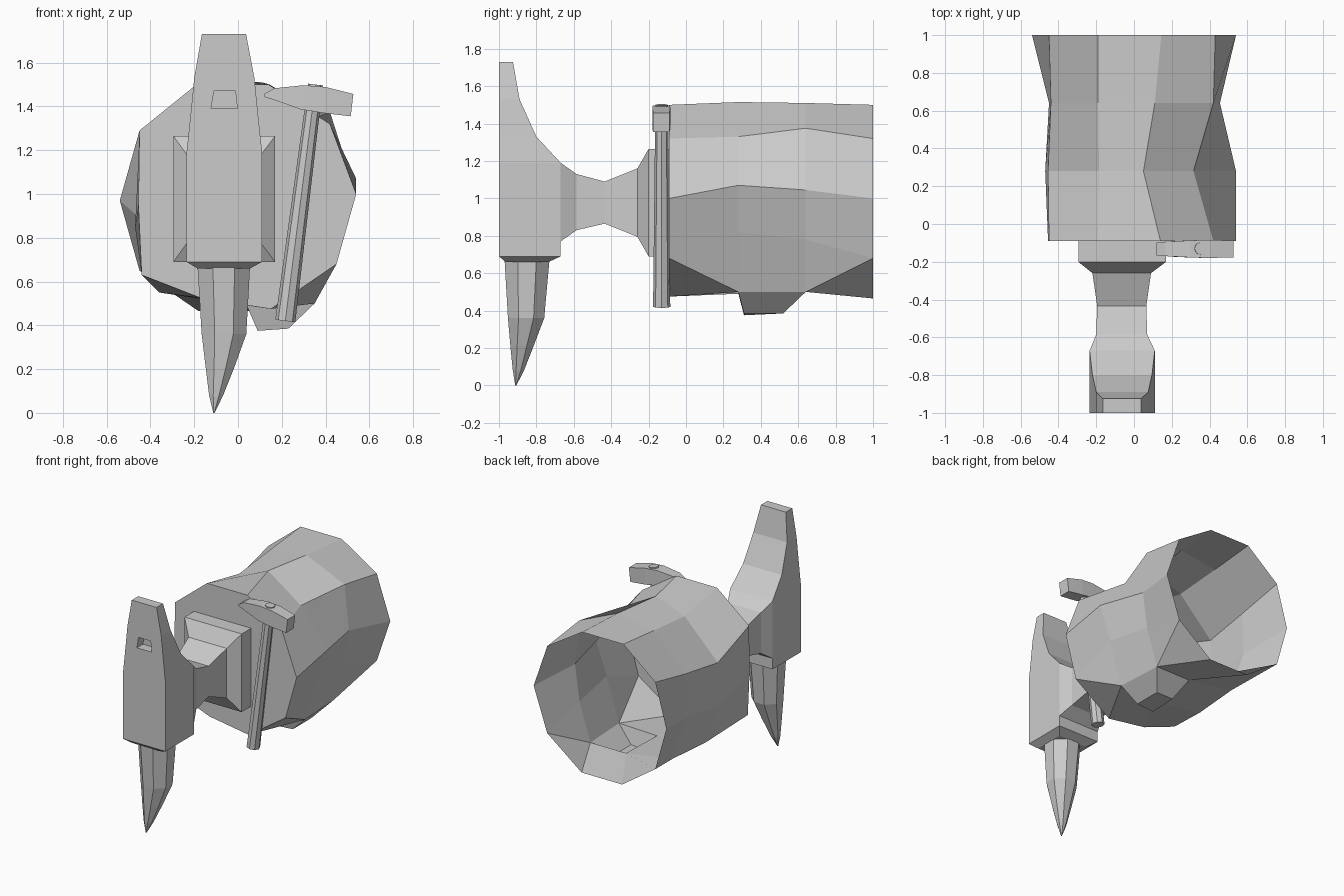
import bpy
import bmesh
from math import cos, sin, pi
from mathutils import Vector

if "Cube" in bpy.data.objects:
    bpy.data.objects.remove(bpy.data.objects["Cube"])


def finish(name, bm):
    bmesh.ops.recalc_face_normals(bm, faces=bm.faces[:])
    mesh = bpy.data.meshes.new(name)
    bm.to_mesh(mesh)
    bm.free()
    ob = bpy.data.objects.new(name, mesh)
    bpy.context.collection.objects.link(ob)
    return ob


def skin(bm, rings, start=True, end=True):
    """Bridge equal-sized rings of points and cap the ends."""
    loops = [[bm.verts.new(p) for p in r] for r in rings]
    n = len(loops[0])
    for a, b in zip(loops, loops[1:]):
        for i in range(n):
            j = (i + 1) % n
            bm.faces.new((a[i], a[j], b[j], b[i]))
    if start:
        bm.faces.new(loops[0])
    if end:
        bm.faces.new(loops[-1])
    return loops


def loft(name, rings):
    bm = bmesh.new()
    skin(bm, rings)
    return finish(name, bm)


# Hollow faceted log: closed front, open back
sections = {
    -0.09: [(-.19, 1.5), (.14, 1.5), (.42, 1.32), (.54, 1.0), (.45, .68),
            (.15, .475), (-.17, .525), (-.44, .63), (-.455, .95), (-.45, 1.29)],
    0.28: [(-.185, 1.43), (.05, 1.515), (.315, 1.33), (.54, 1.07), (.45, .82),
           (.35, .5), (.04, .49), (-.36, .55), (-.47, .85), (-.455, 1.16)],
    0.64: [(-.19, 1.465), (.11, 1.51), (.42, 1.375), (.455, 1.045), (.42, .78),
           (.33, .5), (.04, .5), (-.34, .56), (-.45, .89), (-.44, 1.21)],
    1.0: [(-.19, 1.5), (.145, 1.5), (.43, 1.32), (.54, 1.0), (.43, .68),
          (.15, .465), (-.18, .465), (-.45, .65), (-.54, .97), (-.45, 1.29)],
}
bm = bmesh.new()
loops = skin(bm, [[(x, y, z) for x, z in pts] for y, pts in sections.items()],
             end=False)
# Convex folds across the two twisted facets either side of the stub
for outer, inner in ((0, 1), (3, 2)):
    bmesh.ops.connect_vert_pair(bm, verts=[loops[outer][4], loops[inner][5]])
# Broken-branch stub pushed out of one underside facet
base = [loops[1][5], loops[1][6], loops[2][6], loops[2][5]]
face = next(f for f in bm.faces if set(f.verts) == set(base))
bm.faces.remove(face)
tip = [bm.verts.new(p) for p in
       [(.23, .31, .385), (.09, .31, .375), (.09, .52, .385), (.23, .52, .385)]]
for i in range(4):
    j = (i + 1) % 4
    bm.faces.new((base[i], base[j], tip[j], tip[i]))
bm.faces.new(tip)
finish("hollow_log", bm)


# Anvil foot and waist: rectangles along y (y, x0, x1, z0, z1)
waist = [(-.09, -.295, .17, .69, 1.265), (-.2, -.295, .17, .69, 1.265),
         (-.26, -.22, .09, .795, 1.16), (-.435, -.195, .065, .865, 1.09),
         (-.585, -.2, .07, .83, 1.13), (-.67, -.235, .11, .77, 1.19)]
loft("anvil_waist", [[(a, y, c), (b, y, c), (b, y, d), (a, y, d)]
                     for y, a, b, c, d in waist])

# Anvil head: rectangles along z (z, back y, x0, x1)
head = [(.69, -.67, -.235, .11), (1.19, -.67, -.235, .11),
        (1.33, -.8, -.22, .095), (1.53, -.89, -.2, .075),
        (1.73, -.925, -.165, .037)]
anvil = loft("anvil_head", [[(a, -1, z), (b, -1, z), (b, y, z), (a, y, z)]
                            for z, y, a, b in head])

# Square tool hole in the anvil face
cutter = loft("hole_cutter", [[(-.123, y, 1.39), (-.003, y, 1.39),
                               (-.012, y, 1.47), (-.11, y, 1.47)]
                              for y in (-1.1, -.93)])
cutter.hide_render = True
cutter.hide_viewport = True
cut = anvil.modifiers.new("hole", 'BOOLEAN')
cut.operation = 'DIFFERENCE'
cut.solver = 'EXACT'
cut.object = cutter

# Horn: shallow collar, then octagonal taper (z, x, y, half width x, half width y)
loft("anvil_horn_collar", [
    [(-.235, -1, .69), (.11, -1, .69), (.11, -.67, .69), (-.235, -.67, .69)],
    [(-.185, -.965, .66), (.055, -.965, .66), (.055, -.735, .66), (-.185, -.735, .66)]])
horn = [(.67, -.065, -.85, .12, .12), (.36, -.064, -.855, .102, .097),
        (.21, -.082, -.877, .066, .062), (.08, -.1, -.896, .032, .03),
        (0, -.11, -.91, .003, .003)]
loft("anvil_horn", [[(x + a * cos(pi / 8 + i * pi / 4) / cos(pi / 8),
                      y + b * sin(pi / 8 + i * pi / 4) / cos(pi / 8), z)
                     for i in range(8)] for z, x, y, a, b in horn])

# Hammer handle: tapered octagonal stick leaning right
low, high = Vector((.216, -.13, .42)), Vector((.354, -.13, 1.5))
axis = (high - low).normalized()
side = axis.cross(Vector((0, 1, 0)))
loft("hammer_handle", [[p + r * (cos(i * pi / 4) * side +
                                 sin(i * pi / 4) * Vector((0, 1, 0)))
                        for i in range(8)] for p, r in ((low, .046), (high, .034))])

# Hammer head: wedge-to-block along x (bottom x, z, top x, z, half depth)
hammer = [(.122, 1.443, .12, 1.457, .034), (.165, 1.43, .165, 1.483, .038),
          (.285, 1.387, .3, 1.497, .045), (.39, 1.37, .4, 1.489, .048),
          (.515, 1.355, .527, 1.457, .044)]
loft("hammer_head", [[(x, -.132 - d, a), (x, -.132 + d, a),
                      (t, -.132 + d, b), (t, -.132 - d, b)]
                     for x, a, t, b, d in hammer])
